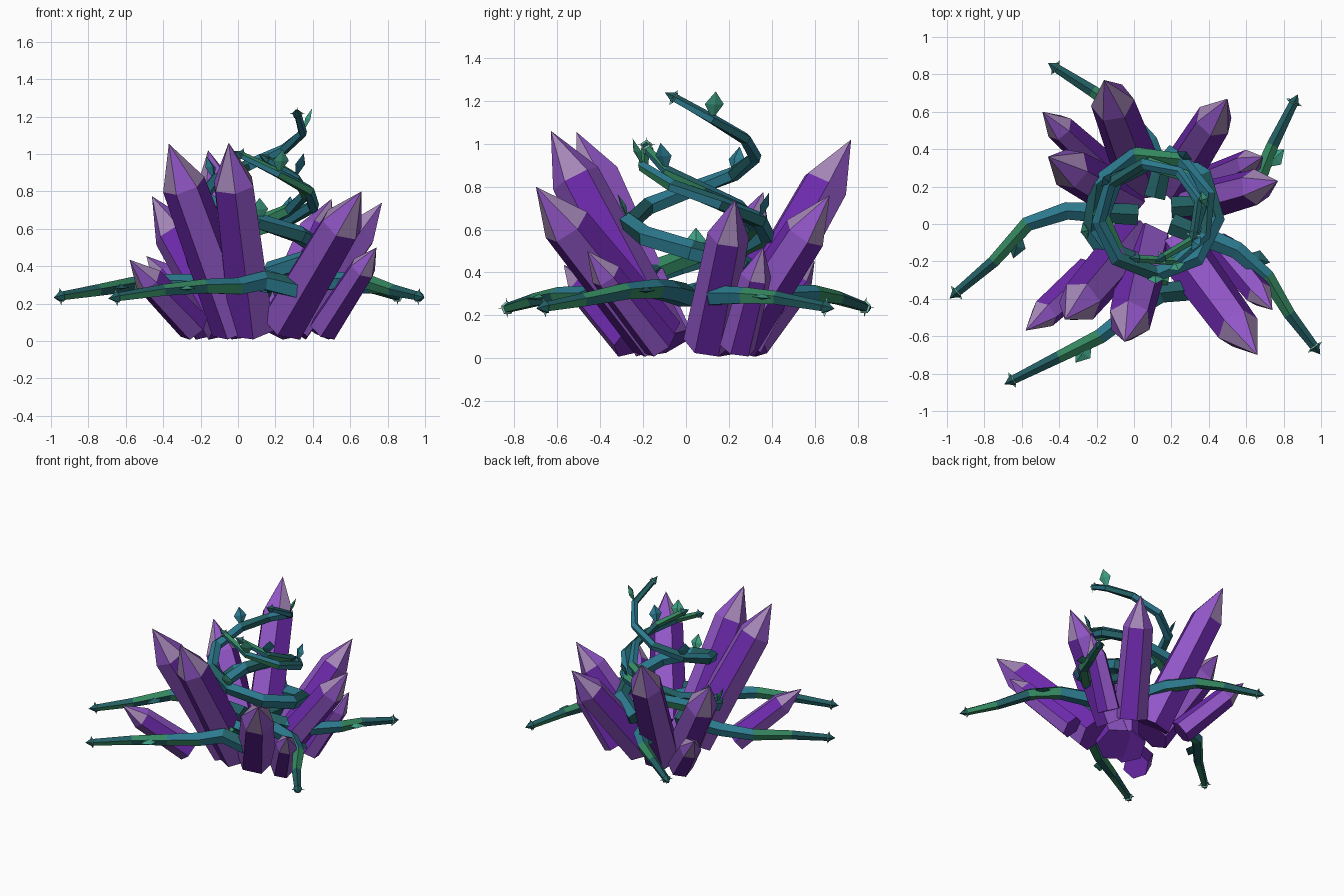
import bpy, bmesh, math
from mathutils import Vector

if "Cube" in bpy.data.objects:
    bpy.data.objects.remove(bpy.data.objects["Cube"])


def material(name, hexcol):
    lin = []
    for i in (0, 2, 4):
        c = int(hexcol[i:i + 2], 16) / 255
        lin.append(c / 12.92 if c <= 0.04045 else ((c + 0.055) / 1.055) ** 2.4)
    m = bpy.data.materials.new(name)
    m.diffuse_color = (*lin, 1)
    m.use_nodes = True
    m.node_tree.nodes["Principled BSDF"].inputs["Base Color"].default_value = m.diffuse_color
    return m


CRYSTAL = [material("deep purple", "6E2AAE"), material("violet", "9257C8"),
           material("pale lavender", "A486B6")]
VINE = [material("blue teal", "2C7A8E"), material("leaf green", "34875F"),
        material("dark teal", "225E62"), material("mint", "3E9E82"),
        material("pale mint", "86CDBE")]


def finish(bm, name, mats):
    bmesh.ops.recalc_face_normals(bm, faces=bm.faces)
    me = bpy.data.meshes.new(name)
    bm.to_mesh(me)
    bm.free()
    for m in mats:
        me.materials.append(m)
    ob = bpy.data.objects.new(name, me)
    bpy.context.collection.objects.link(ob)
    return ob


def frame(axis):
    side = axis.cross(Vector((0, 0, 1)))
    side = side.normalized() if side.length > 1e-4 else Vector((1, 0, 0))
    return side, side.cross(axis).normalized()


def bridge(bm, a, b, mat):
    n = len(a)
    for i in range(n):
        f = bm.faces.new((a[i], a[(i + 1) % n], b[(i + 1) % n], b[i]))
        f.material_index = mat(i)


def ring(bm, p, axis, r, n, turn=0.0):
    u, v = frame(axis)
    return [bm.verts.new(p + u * r * math.cos(turn + math.tau * i / n)
                         + v * r * math.sin(turn + math.tau * i / n)) for i in range(n)]


# Crystals: slightly tapering hexagonal shafts with six-sided points
CENTRE = Vector((0.11, 0.05, 0))


def crystal(idx, tip, base_xy, r):
    tip = Vector(tip)
    base = Vector((*base_xy, 0))
    axis = (tip - base).normalized()
    base.z = r * math.sqrt(max(0, 1 - axis.z ** 2)) + 0.01
    axis = (tip - base).normalized()
    bm = bmesh.new()
    turn = math.radians(14)
    low = ring(bm, base, axis, r, 6, turn)
    high = ring(bm, tip - axis * r * 1.85, axis, r * 0.87, 6, turn)
    bridge(bm, low, high, lambda i: i % 2)
    bm.faces.new(low).material_index = 0
    top = bm.verts.new(tip)
    for i in range(6):
        f = bm.faces.new((high[i], high[(i + 1) % 6], top))
        f.material_index = 1 if i % 2 else 2
    finish(bm, f"crystal_{idx + 1}", CRYSTAL)


# tip, distance of base along the line from the centre (or exact base), radius
CRYSTALS = [
    ((-0.16, 0.77, 1.02), 0.26, 0.135), ((0.50, 0.67, 0.76), 0.28, 0.12),
    ((-0.46, 0.36, 0.775), 0.28, 0.13), ((0.77, 0.23, 0.74), 0.27, 0.112),
    ((0.66, -0.70, 0.80), 0.25, 0.135), ((-0.05, -0.63, 1.06), 0.24, 0.135),
    ((-0.37, -0.51, 1.055), 0.25, 0.135), ((-0.58, -0.57, 0.435), 0.50, 0.092),
    ((-0.49, 0.60, 0.455), 0.46, 0.09), ((0.69, 0.36, 0.52), (0.43, 0.24), 0.085),
    ((0.74, -0.46, 0.50), (0.46, -0.12), 0.085),
]
for n, (tip, k, r) in enumerate(CRYSTALS):
    if not isinstance(k, tuple):
        k = CENTRE.lerp(Vector(tip), k).to_2d()
    crystal(n, tip, k, r)


# Vines: five-sided jointed tubes, coloured joint by joint, with spear tips
def vine(name, pts, r0, r1, cycle):
    pts = [Vector(p) for p in pts]
    bm = bmesh.new()
    prev = None
    last = len(pts) - 1
    for j, p in enumerate(pts):
        axis = (pts[min(j + 1, last)] - pts[max(j - 1, 0)]).normalized()
        cur = ring(bm, p, axis, r0 + (r1 - r0) * (j / last) ** 1.3, 5, math.pi / 10)
        if prev:
            c = cycle[j % len(cycle)]
            under = cycle[(j + 1) % len(cycle)]
            bridge(bm, prev, cur, lambda i: under if i in (2, 3) else c)
        else:
            bm.faces.new(cur).material_index = 2
        prev = cur
    axis = (pts[-1] - pts[-2]).normalized()
    flare = ring(bm, pts[-1] + axis * 0.006, axis, r1 * 1.35, 5, math.pi / 10)
    bridge(bm, prev, flare, lambda i: 4)
    end = bm.verts.new(pts[-1] + axis * 0.06)
    for i in range(5):
        bm.faces.new((flare[i], flare[(i + 1) % 5], end)).material_index = 2
    # small pale thorns around the tip
    for t in ring(bm, pts[-1] + axis * 0.012, axis, r1 * 1.9, 4):
        a = bm.verts.new(pts[-1] - axis * 0.008)
        b = bm.verts.new(pts[-1] + axis * 0.03)
        bm.faces.new((a, b, t)).material_index = 4
    finish(bm, name, VINE)


ROOTS = [
    [(0.02, 0.05, 0.29), (-0.18, 0.06, 0.30), (-0.36, 0.07, 0.31), (-0.57, 0.0, 0.30),
     (-0.75, -0.20, 0.27), (-0.94, -0.36, 0.24)],
    [(0.32, -0.35, 0.28), (0.14, -0.37, 0.32), (0.0, -0.46, 0.29), (-0.18, -0.60, 0.29),
     (-0.40, -0.71, 0.27), (-0.64, -0.83, 0.235)],
    [(0.20, 0.0, 0.29), (0.38, -0.07, 0.31), (0.55, -0.14, 0.32), (0.71, -0.28, 0.31),
     (0.83, -0.48, 0.27), (0.96, -0.65, 0.24)],
    [(0.20, 0.09, 0.28), (0.36, 0.10, 0.28), (0.55, 0.14, 0.29), (0.68, 0.27, 0.29),
     (0.74, 0.42, 0.28), (0.85, 0.64, 0.24)],
    [(0.11, 0.14, 0.28), (0.14, 0.27, 0.28), (0.08, 0.44, 0.29), (-0.06, 0.60, 0.30),
     (-0.22, 0.71, 0.28), (-0.41, 0.83, 0.24)],
]
for n, pts in enumerate(ROOTS):
    vine(f"root_vine_{n + 1}", pts, 0.06, 0.025, (1, 2, 0, 0, 1, 2))


def helix(a0, a1, z0, z1, r0, r1, steps):
    out = []
    for j in range(steps + 1):
        t = j / steps
        a = math.radians(a0 + (a1 - a0) * t)
        r = r0 + (r1 - r0) * t ** 2
        z = z0 + (z1 - z0) * (0.85 * t + 0.15 * t ** 3)
        out.append((CENTRE.x + r * math.cos(a), CENTRE.y + r * math.sin(a), z))
    return out


SPIRALS = [helix(440, -25, 0.37, 1.21, 0.33, 0.23, 11),
           helix(640, 250, 0.30, 0.99, 0.36, 0.25, 9),
           helix(670, 282, 0.28, 0.97, 0.29, 0.23, 9)]
for n, pts in enumerate(SPIRALS):
    vine(f"spiral_vine_{n + 1}", pts, 0.055, 0.021, ((0, 0, 2), (0, 1, 0, 2), (1, 0, 2))[n])


# Leaves: small folded diamonds growing from the vines
def leaf(idx, p, direction, size, mat):
    p, d = Vector(p), Vector(direction).normalized()
    u, v = frame(d)
    bm = bmesh.new()
    root, end = bm.verts.new(p), bm.verts.new(p + d * size)
    mid = p + d * size * 0.55
    sides = [bm.verts.new(mid + o) for o in
             (u * size * 0.33, v * size * 0.12, -u * size * 0.33, -v * size * 0.06)]
    for i in range(4):
        for apex in (root, end):
            bm.faces.new((sides[i], sides[(i + 1) % 4], apex)).material_index = mat
    finish(bm, f"leaf_{idx}", VINE)


count = 0
for pts, picks in ((SPIRALS[0], (4, 7, 10)), (SPIRALS[1], (2, 5, 8)), (SPIRALS[2], (3, 8))):
    for j in picks:
        p = Vector(pts[j])
        out = (p - CENTRE).to_2d().normalized()
        count += 1
        leaf(count, p, (out.x * 0.4, out.y * 0.4, 1), 0.14, (3, 3, 0)[count % 3])
for n, j in enumerate((3, 3, 2, 3, 2)):
    p, q = Vector(ROOTS[n][j]), Vector(ROOTS[n][j + 1])
    s = (q - p).cross(Vector((0, 0, 1))).normalized()
    count += 1
    leaf(count, p.lerp(q, 0.2), (q - p).normalized() + s * (0.5 if n in (3,) else -0.5),
         0.15, 3 if n % 2 else 2)
